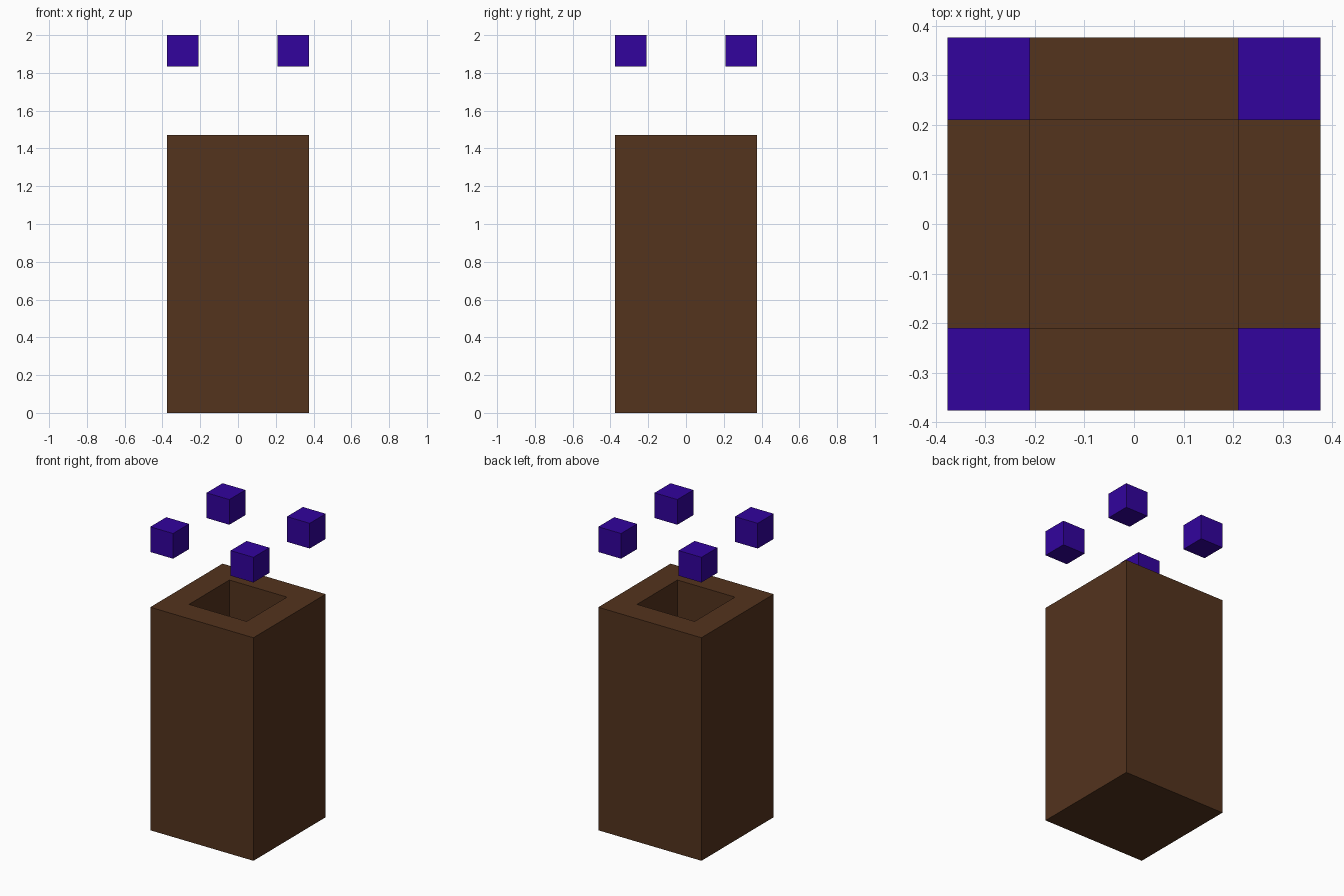
import bpy, bmesh
from mathutils import Matrix

if "Cube" in bpy.data.objects:
    bpy.data.objects.remove(bpy.data.objects["Cube"])

def material(name, rgb):
    m = bpy.data.materials.new(name)
    m.diffuse_color = (*rgb, 1)
    m.use_nodes = True
    m.node_tree.nodes["Principled BSDF"].inputs["Base Color"].default_value = m.diffuse_color
    return m

brown = material("dark_brown", (0.087, 0.033, 0.0125))
purple = material("deep_purple", (0.032, 0.001, 0.34))

HALF, HOLE, HEIGHT, FLOOR, CUBE = 0.376, 0.21, 1.47, 0.167, 0.166

def box(bm, size, centre):
    m = Matrix.Translation(centre) @ Matrix.Diagonal((*size, 1))
    return bmesh.ops.create_cube(bm, size=1, matrix=m)

def finish(bm, name, mat):
    me = bpy.data.meshes.new(name)
    bm.to_mesh(me)
    bm.free()
    me.materials.append(mat)
    ob = bpy.data.objects.new(name, me)
    bpy.context.collection.objects.link(ob)
    return ob

# Hollow square post: inset the top face and sink it to form the shaft
bm = bmesh.new()
box(bm, (2 * HALF, 2 * HALF, HEIGHT), (0, 0, HEIGHT / 2))
bm.normal_update()
top = max(bm.faces, key=lambda f: f.calc_center_median().z)
bmesh.ops.inset_region(bm, faces=[top], thickness=HALF - HOLE, use_even_offset=True)
res = bmesh.ops.extrude_discrete_faces(bm, faces=[top])
sunk = res["faces"][0]
bmesh.ops.translate(bm, verts=sunk.verts, vec=(0, 0, FLOOR - HEIGHT))
bmesh.ops.recalc_face_normals(bm, faces=bm.faces)
finish(bm, "hollow_post", brown)

# Four floating corner cubes
c = HALF - CUBE / 2
for sx, side in ((-1, "left"), (1, "right")):
    for sy, end in ((-1, "front"), (1, "back")):
        bm = bmesh.new()
        box(bm, (CUBE,) * 3, (sx * c, sy * c, 2 - CUBE / 2))
        finish(bm, f"corner_cube_{end}_{side}", purple)
